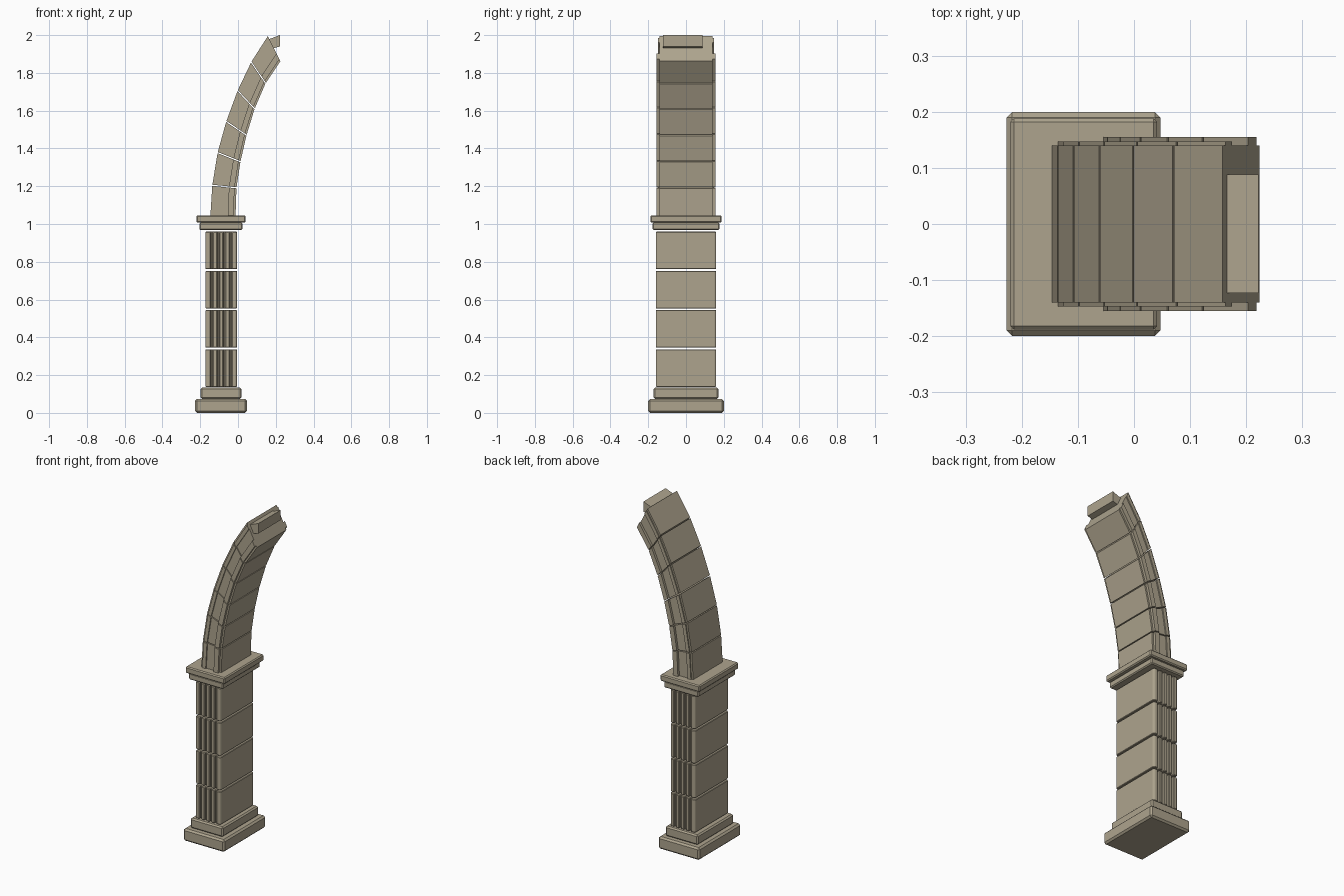
import bpy, bmesh
from mathutils import Vector

if "Cube" in bpy.data.objects:
    bpy.data.objects.remove(bpy.data.objects["Cube"])

stone = bpy.data.materials.new("sandstone")
stone.diffuse_color = (0.42, 0.37, 0.27, 1)
stone.use_nodes = True
stone.node_tree.nodes["Principled BSDF"].inputs["Base Color"].default_value = stone.diffuse_color


def loft(name, ring_a, ring_b, bevel=0.0):
    """Closed solid between two matching outlines, with an optional edge bevel."""
    bm = bmesh.new()
    a = [bm.verts.new(p) for p in ring_a]
    b = [bm.verts.new(p) for p in ring_b]
    n = len(a)
    bm.faces.new(a)
    bm.faces.new(b[::-1])
    for i in range(n):
        j = (i + 1) % n
        bm.faces.new((a[i], b[i], b[j], a[j]))
    bmesh.ops.recalc_face_normals(bm, faces=bm.faces)
    mesh = bpy.data.meshes.new(name)
    bm.to_mesh(mesh)
    bm.free()
    mesh.materials.append(stone)
    obj = bpy.data.objects.new(name, mesh)
    bpy.context.collection.objects.link(obj)
    if bevel:
        mod = obj.modifiers.new("chamfer", "BEVEL")
        mod.width = bevel
        mod.segments = 1
    return obj


def prism(name, outline, z0, z1, bevel=0.0):
    return loft(name, [(x, y, z0) for x, y in outline],
                [(x, y, z1) for x, y in outline], bevel)


def slab(name, x0, x1, half_y, z0, z1, bevel):
    prism(name, [(x0, -half_y), (x1, -half_y), (x1, half_y), (x0, half_y)],
          z0, z1, bevel)


# Plinth and capital slabs
slab("plinth_lower", -0.227, 0.047, 0.20, 0.0, 0.074, 0.010)
slab("plinth_upper", -0.198, 0.018, 0.172, 0.074, 0.134, 0.008)
slab("capital_lower", -0.205, 0.024, 0.177, 0.968, 1.007, 0.006)
slab("capital_upper", -0.22, 0.041, 0.188, 1.007, 1.046, 0.006)

# Column blocks with four vertical grooves on the front and back
X0, X1, HY, CH = -0.172, -0.005, 0.16, 0.007
edge = [(X0, HY - CH), (X0 + CH, HY)]
for k in range(1, 5):
    c = X0 + (X1 - X0) * k / 5
    edge += [(c - 0.006, HY), (c - 0.004, HY - 0.016),
             (c + 0.004, HY - 0.016), (c + 0.006, HY)]
edge += [(X1 - CH, HY), (X1, HY - CH)]
column_outline = edge + [(x, -y) for x, y in reversed(edge)]
for k in range(4):
    z = 0.138 + k * 0.2075
    # chamfered top and bottom rims via three stacked outlines' worth of bevel
    prism("column_block_%d" % (k + 1), column_outline, z, z + 0.1985, 0.003)

# Arch joints: outer and inner end of each joint line (x, z)
outer = [(-0.146, 1.046), (-0.136, 1.205), (-0.108, 1.378), (-0.062, 1.543),
         (-0.002, 1.706), (0.070, 1.857), (0.158, 1.995)]
inner = [(-0.013, 1.046), (-0.008, 1.192), (0.013, 1.33), (0.045, 1.47),
         (0.088, 1.61), (0.146, 1.745), (0.224, 1.862)]
# Moulded cross-section: (position from outer to inner side, half width)
section = [(0, 0.14), (0.08, 0.14), (0.08, 0.147), (0.25, 0.147), (0.25, 0.14),
           (0.69, 0.14), (0.69, 0.155), (0.92, 0.155), (0.92, 0.14), (1, 0.14)]
section += [(t, -w) for t, w in reversed(section)]


def joint_ring(o, i):
    ring = []
    for t, w in section:
        p = o.lerp(i, t)
        ring.append((p.x, w, p.y))
    return ring


GAP = 0.003
for k in range(6):
    o0, o1 = Vector(outer[k]), Vector(outer[k + 1])
    i0, i1 = Vector(inner[k]), Vector(inner[k + 1])
    do, di = (o1 - o0).normalized() * GAP, (i1 - i0).normalized() * GAP
    start = 0 if k == 0 else 1
    end = 0 if k == 5 else 1
    loft("arch_stone_%d" % (k + 1),
         joint_ring(o0 + do * start, i0 + di * start),
         joint_ring(o1 - do * end, i1 - di * end))

# Tenon block projecting from the arch end
tenon = [(0.150, 1.973), (0.222, 2.0), (0.222, 1.94), (0.170, 1.925)]
loft("tenon", [(x, -0.123, z) for x, z in tenon],
     [(x, 0.088, z) for x, z in tenon])
